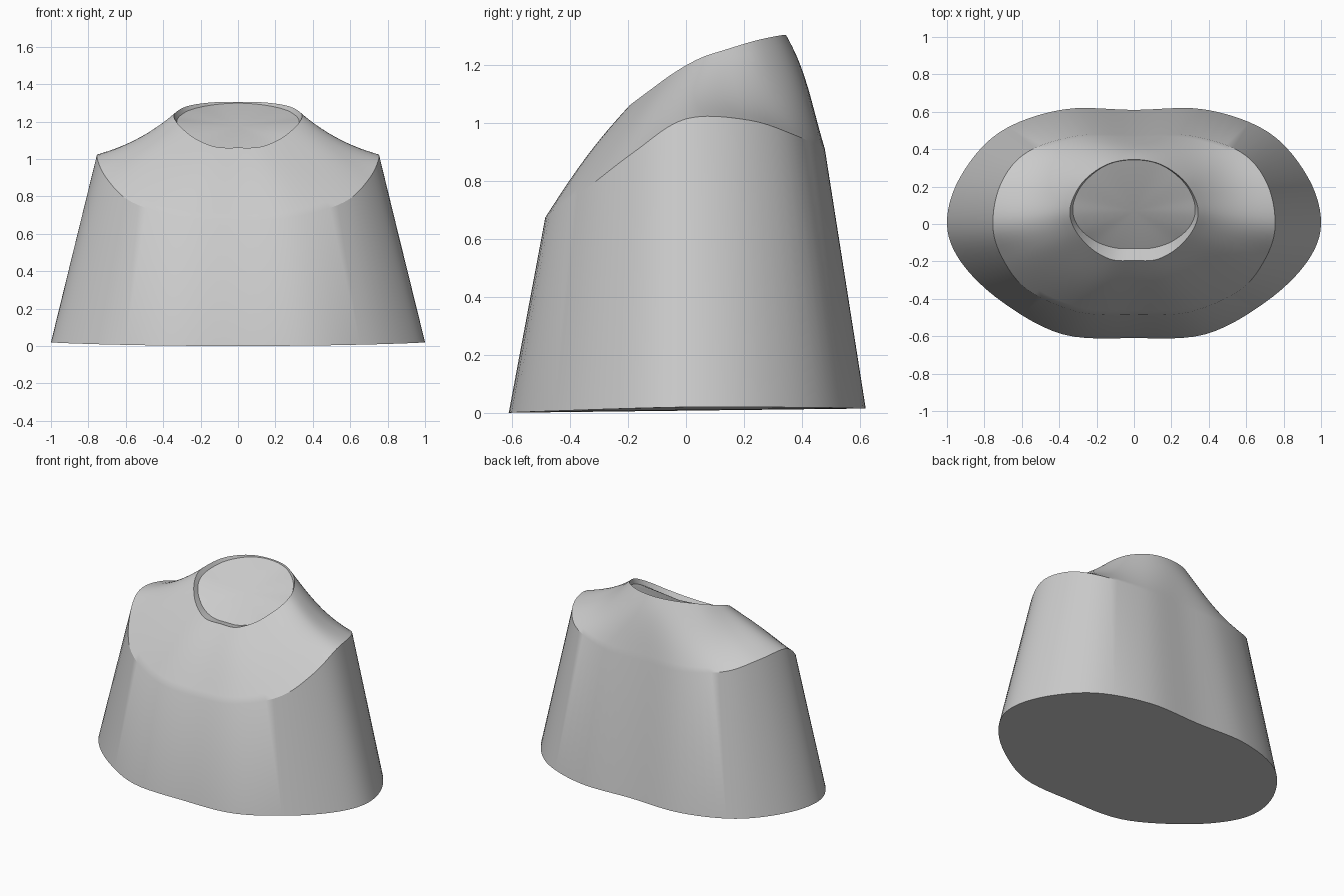
import bpy, bmesh, math
from mathutils import Vector

if "Cube" in bpy.data.objects:
    bpy.data.objects.remove(bpy.data.objects["Cube"])

STEPS = 6      # subdivisions between outline stations
ROWS = 12      # rings between shoulder edge and neck rim

# Half outlines, back centre -> right side -> front centre
hem = [(0, .61, .015), (.38, .612, .015), (.72, .49, .018), (.93, .25, .02), (1, 0, .02),
       (.92, -.21, .015), (.70, -.42, .008), (.38, -.59, .002), (0, -.61, 0)]
shoulder = [(0, .475, .91), (.3, .472, .915), (.57, .385, .955), (.71, .22, 1.01), (.755, 0, 1.015),
            (.705, -.18, .90), (.57, -.35, .77), (.3, -.47, .69), (0, -.485, .67)]
rim = [(0, .345, 1.305), (.14, .32, 1.302), (.26, .24, 1.285), (.325, .14, 1.255), (.343, .05, 1.225),
       (.31, -.04, 1.175), (.23, -.13, 1.11), (.12, -.19, 1.065), (0, -.195, 1.06)]
cap = [(0, .343, 1.298), (.14, .318, 1.288), (.255, .235, 1.262), (.315, .14, 1.225), (.325, .05, 1.19),
       (.285, -.03, 1.14), (.2, -.095, 1.08), (.1, -.128, 1.05), (0, -.13, 1.045)]
bulge = [.05, .01, -.035, -.04, -.02, .01, .015, .02, .02]


def smooth_ring(half):
    """Mirror a half outline and run a closed Catmull-Rom curve through it."""
    p = [Vector(v) for v in half]
    p += [Vector((-v.x, v.y, v.z)) for v in reversed(p[1:-1])]
    n, out = len(p), []
    for i in range(n):
        a, b, c, d = (p[(i + k) % n] for k in (-1, 0, 1, 2))
        for s in range(STEPS):
            t = s / STEPS
            out.append(0.5 * (2 * b + (c - a) * t + (2 * a - 5 * b + 4 * c - d) * t * t
                              + (3 * b - a - 3 * c + d) * t ** 3))
    return out


hem_r, sh_r, rim_r, cap_r = map(smooth_ring, (hem, shoulder, rim, cap))
bulge_r = [v.z for v in smooth_ring([(0, 0, b) for b in bulge])]

bm = bmesh.new()


def add_ring(points):
    return [bm.verts.new(p) for p in points]


def bridge(a, b):
    n = len(a)
    for i in range(n):
        j = (i + 1) % n
        bm.faces.new((a[i], a[j], b[j], b[i]))


# Tapered torso wall, then curved shoulders up to the neck rim
rings = [add_ring(hem_r)]
for k in range(ROWS + 1):
    t = k / ROWS
    rings.append(add_ring([s.lerp(r, t) + Vector((0, 0, b * math.sin(math.pi * t)))
                           for s, r, b in zip(sh_r, rim_r, bulge_r)]))
# Recessed neck lip
rings.append(add_ring(cap_r))
for a, b in zip(rings, rings[1:]):
    bridge(a, b)

# Fan-shaped neck cap and flat underside
centre = bm.verts.new((0, .07, 1.175))
last = rings[-1]
for i in range(len(last)):
    bm.faces.new((last[i], last[(i + 1) % len(last)], centre))
bm.faces.new(rings[0])
bmesh.ops.recalc_face_normals(bm, faces=bm.faces[:])

mesh = bpy.data.meshes.new("torso_bust")
bm.to_mesh(mesh)
bm.free()
torso = bpy.data.objects.new("torso_bust", mesh)
bpy.context.collection.objects.link(torso)
bpy.context.view_layer.objects.active = torso
torso.select_set(True)
bpy.ops.object.shade_smooth_by_angle(angle=math.radians(30))
